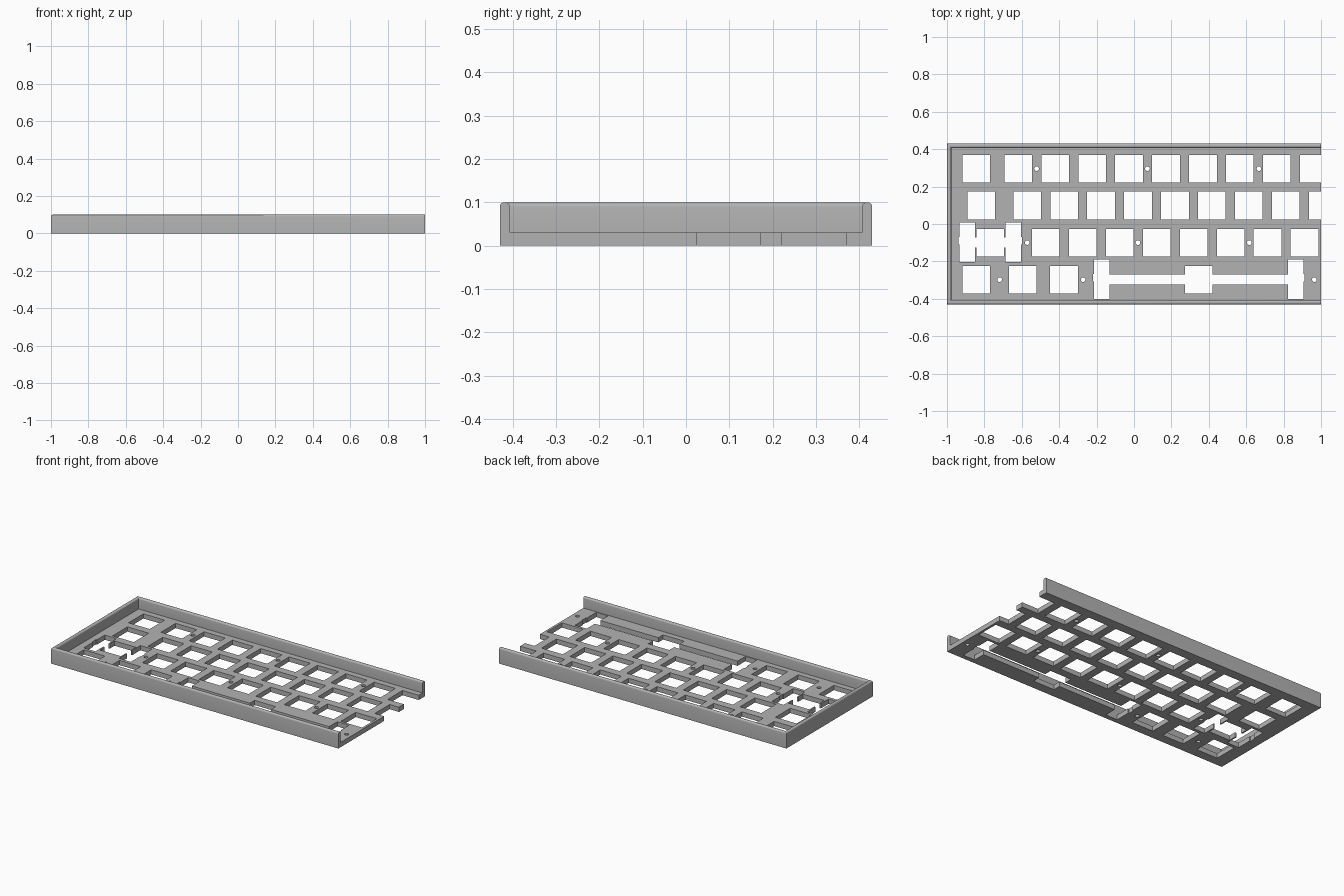
import bpy
import bmesh
from mathutils import Matrix, Vector

if "Cube" in bpy.data.objects:
    bpy.data.objects.remove(bpy.data.objects["Cube"], do_unlink=True)

LENGTH, DEPTH, HEIGHT = 2.0, 0.86, 0.1
PLATE, RIM, ROUND = 0.03, 0.023, 0.01
PITCH, KEY = 0.1975, 0.148
ROWS = [0.2955, 0.0985, -0.0995, -0.2975]

grey = bpy.data.materials.new("grey plastic")
grey.use_nodes = True
colour = (0.45, 0.45, 0.45, 1)
grey.diffuse_color = colour
grey.node_tree.nodes["Principled BSDF"].inputs["Base Color"].default_value = colour


def add_box(bm, x0, x1, y0, y1, z0=-0.05, z1=0.06):
    centre = Vector((x0 + x1, y0 + y1, z0 + z1)) / 2
    size = Matrix.Diagonal((x1 - x0, y1 - y0, z1 - z0, 1))
    bmesh.ops.create_cube(bm, size=1, matrix=Matrix.Translation(centre) @ size)


def add_key(bm, x, y):
    add_box(bm, x - KEY / 2, x + KEY / 2, y - KEY / 2, y + KEY / 2)


def make_object(name, bm):
    mesh = bpy.data.meshes.new(name)
    bm.to_mesh(mesh)
    bm.free()
    mesh.materials.append(grey)
    obj = bpy.data.objects.new(name, mesh)
    bpy.context.collection.objects.link(obj)
    return obj


def cut(target, bm):
    """Subtract the shapes in bm from the target and discard the cutter."""
    cutter = make_object("cutter", bm)
    cutter.hide_render = True
    mod = target.modifiers.new("cut", "BOOLEAN")
    mod.operation = "DIFFERENCE"
    mod.solver = "EXACT"
    mod.object = cutter
    bpy.context.view_layer.objects.active = target
    bpy.ops.object.modifier_apply(modifier=mod.name)
    bpy.data.objects.remove(cutter, do_unlink=True)


# Case block, hollowed into a tray that is open at the left end
bm = bmesh.new()
add_box(bm, -LENGTH / 2, LENGTH / 2, -DEPTH / 2, DEPTH / 2, 0, HEIGHT)
case = make_object("keyboard_case", bm)
bm = bmesh.new()
inner = DEPTH / 2 - RIM
add_box(bm, -LENGTH / 2 + RIM, LENGTH, -inner, inner, PLATE, HEIGHT * 2)
cut(case, bm)

# Rounded top of the rim
bm = bmesh.new()
bm.from_mesh(case.data)
edges = [e for e in bm.edges
         if all(v.co.z > HEIGHT - 0.001 for v in e.verts)
         and not all(v.co.x > LENGTH / 2 - 0.001 for v in e.verts)
         and len(e.link_faces) == 2 and e.calc_face_angle() > 0.5]
bmesh.ops.bevel(bm, geom=edges, offset=ROUND, segments=4, profile=0.5,
                affect="EDGES")
bm.to_mesh(case.data)
bm.free()

# Key openings: row, first centre, number of keys at unit pitch
bm = bmesh.new()
for row, start, count in [(0, -0.8435, 1), (0, -0.619, 9),
                          (1, -0.817, 1), (1, -0.571, 9),
                          (2, -0.768, 1), (2, -0.471, 8),
                          (3, -0.8435, 1), (3, -0.5955, 1),
                          (3, -0.374, 1), (3, 0.346, 1)]:
    for i in range(count):
        add_key(bm, start + i * PITCH, ROWS[row])

# Round screw holes
for row, xs in [(0, (-0.521, 0.072, 0.668)), (2, (-0.571, 0.021, 0.617)),
                (3, (-0.7185, -0.272, 0.964))]:
    for x in xs:
        bmesh.ops.create_cone(bm, cap_ends=True, segments=24, radius1=0.0125,
                              radius2=0.0125, depth=0.2,
                              matrix=Matrix.Translation((x, ROWS[row], 0)))
cut(case, bm)

# Stabiliser openings on both sides of the two wide keys
wide_keys = [(-0.7685, 0.1235, ROWS[2], 0.027), (0.346, 0.519, ROWS[3], 0.027)]
bm = bmesh.new()
for x, reach, y, slot in wide_keys:
    for side in (-1, 1):
        middle = x + side * reach
        add_box(bm, middle - 0.041, middle + 0.041, y - 0.094 - 0.01, y + 0.108)
cut(case, bm)

# Slots joining the stabilisers, with a small notch past each end
bm = bmesh.new()
for x, reach, y, slot in wide_keys:
    add_box(bm, x - reach, x + reach, y - slot, y + slot)
cut(case, bm)
bm = bmesh.new()
for x, reach, y, slot in wide_keys:
    for side in (-1, 1):
        middle = x + side * (reach + 0.036)
        add_box(bm, middle - 0.011, middle + 0.011, y - 0.01, y + 0.03)
cut(case, bm)

# Smooth the rounded rim, keep all other edges sharp
bpy.ops.object.select_all(action="DESELECT")
case.select_set(True)
bpy.context.view_layer.objects.active = case
bpy.ops.object.shade_smooth_by_angle(angle=0.55)
